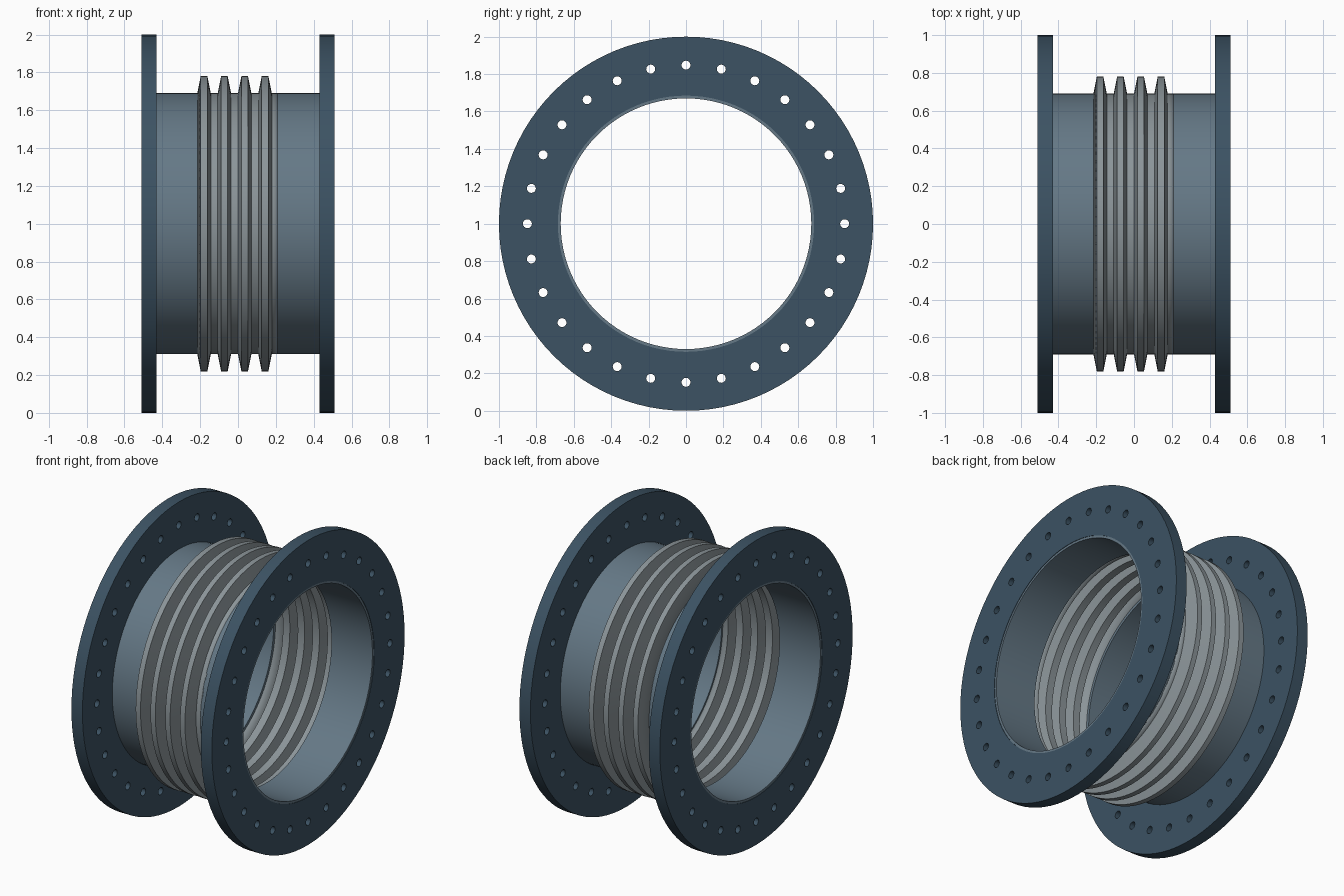
import bpy, bmesh
from math import cos, sin, pi, radians

if "Cube" in bpy.data.objects:
    bpy.data.objects.remove(bpy.data.objects["Cube"])

SEG = 96          # sides around the pipe
AXIS_Z = 1.0      # height of the pipe axis
BOLTS = 28


def material(name, rgb):
    m = bpy.data.materials.new(name)
    m.diffuse_color = (*rgb, 1)
    m.use_nodes = True
    m.node_tree.nodes["Principled BSDF"].inputs["Base Color"].default_value = m.diffuse_color
    return m


FLANGE = material("painted_steel", (0.045, 0.085, 0.125))
PIPE = material("pipe_steel", (0.13, 0.19, 0.24))
BELLOWS = material("bellows_steel", (0.26, 0.30, 0.32))


def finish(ob, mat):
    ob.data.materials.clear()
    ob.data.materials.append(mat)
    bpy.ops.object.select_all(action='DESELECT')
    bpy.context.view_layer.objects.active = ob
    ob.select_set(True)
    bpy.ops.object.shade_smooth_by_angle(angle=radians(25))


def lathe(name, profile, mat, closed=True):
    """Revolve (x, radius) points around the pipe axis."""
    bm = bmesh.new()
    rings = []
    for x, r in profile:
        rings.append([bm.verts.new((x, r * sin(2 * pi * i / SEG), r * cos(2 * pi * i / SEG)))
                      for i in range(SEG)])
    pairs = list(zip(rings, rings[1:]))
    if closed:
        pairs.append((rings[-1], rings[0]))
    for a, b in pairs:
        for i in range(SEG):
            j = (i + 1) % SEG
            bm.faces.new((a[i], b[i], b[j], a[j]))
    bmesh.ops.recalc_face_normals(bm, faces=bm.faces)
    # open sheets: first face must look away from the axis
    if not closed:
        bm.faces.ensure_lookup_table()
        f = bm.faces[0]
        c = f.calc_center_median()
        if f.normal.y * c.y + f.normal.z * c.z < 0:
            bmesh.ops.reverse_faces(bm, faces=bm.faces)
    me = bpy.data.meshes.new(name)
    bm.to_mesh(me)
    bm.free()
    ob = bpy.data.objects.new(name, me)
    ob.location.z = AXIS_Z
    bpy.context.collection.objects.link(ob)
    return ob


def flange(name, x):
    """Filled 2D outline with bore and bolt holes, given thickness."""
    cu = bpy.data.curves.new(name, 'CURVE')
    cu.dimensions = '2D'
    cu.fill_mode = 'BOTH'
    cu.extrude = 0.04

    def circle(cx, cy, r, n):
        s = cu.splines.new('POLY')
        s.points.add(n - 1)
        for i, p in enumerate(s.points):
            a = 2 * pi * i / n
            p.co = (cx + r * cos(a), cy + r * sin(a), 0, 1)
        s.use_cyclic_u = True

    circle(0, 0, 1.0, SEG)
    circle(0, 0, 0.685, SEG)
    for k in range(BOLTS):
        a = 2 * pi * k / BOLTS
        circle(0.848 * cos(a), 0.848 * sin(a), 0.024, 16)

    ob = bpy.data.objects.new(name, cu)
    bpy.context.collection.objects.link(ob)
    ob.rotation_euler = (0, pi / 2, 0)
    ob.location = (x, 0, AXIS_Z)
    bpy.ops.object.select_all(action='DESELECT')
    bpy.context.view_layer.objects.active = ob
    ob.select_set(True)
    bpy.ops.object.convert(target='MESH')
    ob = bpy.context.view_layer.objects.active
    bm = bmesh.new()
    bm.from_mesh(ob.data)
    bmesh.ops.remove_doubles(bm, verts=bm.verts, dist=0.0005)
    bmesh.ops.recalc_face_normals(bm, faces=bm.faces)
    bm.to_mesh(ob.data)
    bm.free()
    finish(ob, FLANGE)


# Flanges and pipe stubs on both ends
for side, s in (("left", -1), ("right", 1)):
    flange(side + "_flange", s * 0.47)
    stub = lathe(side + "_pipe_stub",
                 [(s * 0.507, 0.67), (s * 0.507, 0.69), (s * 0.21, 0.69), (s * 0.21, 0.67)], PIPE)
    finish(stub, PIPE)

# Thin corrugated bellows: four trapezoid folds
START, PITCH, FOLDS = -0.215, 0.1075, 4
profile = []
for k in range(FOLDS):
    x = START + k * PITCH
    profile += [(x, 0.69), (x + 0.018, 0.78), (x + 0.053, 0.78), (x + 0.071, 0.69)]
profile.append((START + FOLDS * PITCH, 0.69))
bellows = lathe("bellows", profile, BELLOWS, closed=False)
wall = bellows.modifiers.new("wall", 'SOLIDIFY')
wall.thickness = 0.008
wall.offset = -1
wall.use_even_offset = True
finish(bellows, BELLOWS)
